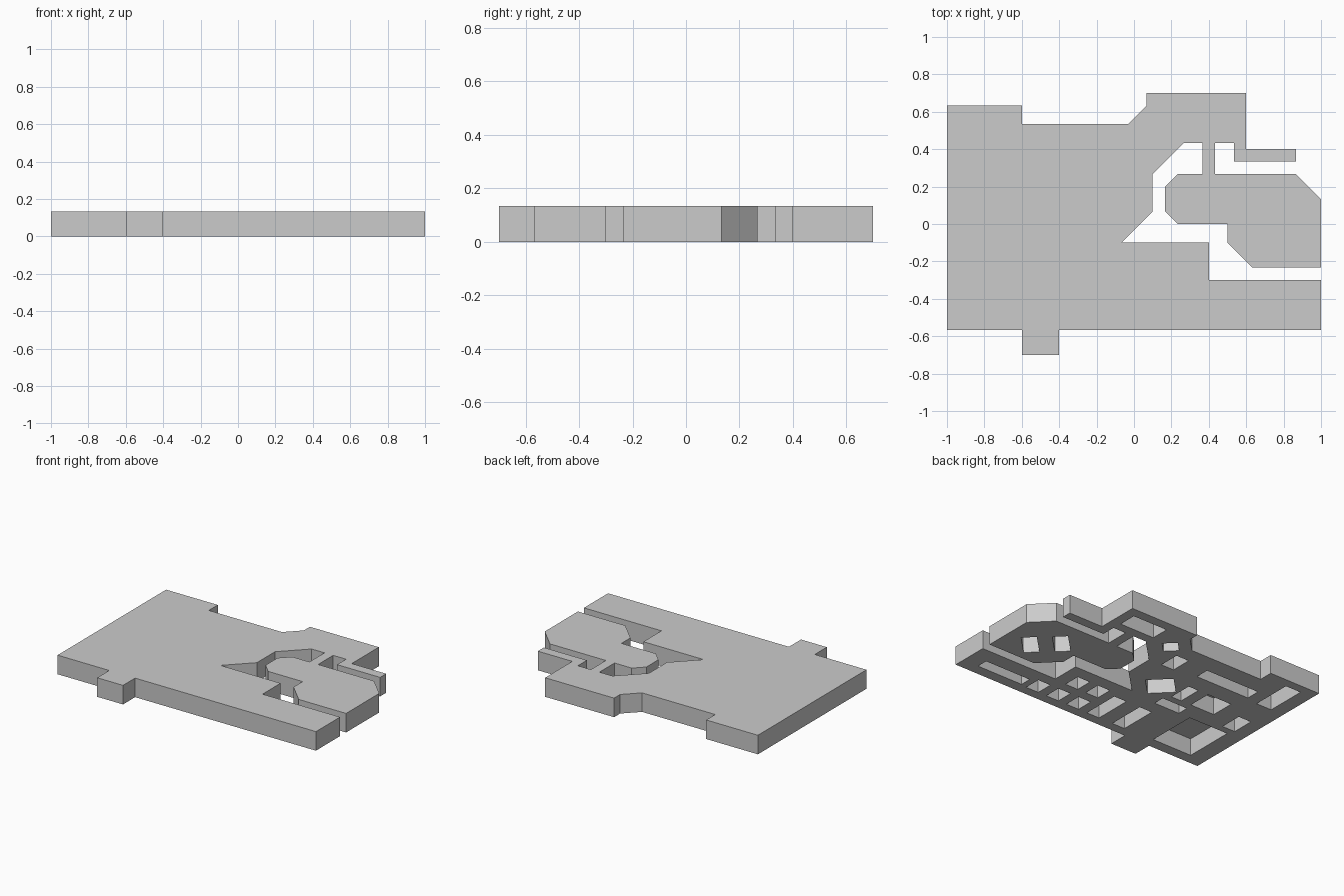
import bpy
import bmesh
from mathutils import Matrix, Vector

CELL = 1 / 15          # plan grid spacing
HEIGHT = 2 * CELL
POCKET_DEPTH = 0.12

old_cube = bpy.data.objects.get("Cube")
if old_cube:
    bpy.data.objects.remove(old_cube, do_unlink=True)


def make_material(name, colour):
    material = bpy.data.materials.new(name)
    material.use_nodes = True
    material.diffuse_color = colour
    shader = next(node for node in material.node_tree.nodes if node.type == "BSDF_PRINCIPLED")
    shader.inputs["Base Color"].default_value = colour
    return material


def add_walls(bm, outline, top):
    """Raise an outline from the ground, cap it, and return its ground edges."""
    lower = [bm.verts.new((x, y, 0)) for x, y in outline]
    upper = [bm.verts.new((x, y, top)) for x, y in outline]
    bm.faces.new(upper)
    ground_edges = []
    for i in range(len(outline)):
        bm.faces.new((lower[i - 1], lower[i], upper[i], upper[i - 1]))
        ground_edges.append(bm.edges.get((lower[i - 1], lower[i])))
    return ground_edges


def pocket(left, right, front, back):
    """Outline of a rectangular recess."""
    return [(left, front), (right, front), (right, back), (left, back)]


def diagonal_pocket(x, y, width, length):
    """Outline of a recess turned to run along the plan diagonal."""
    turn = Matrix.Rotation(-0.7854, 2)
    corners = pocket(-width / 2, width / 2, -length / 2, length / 2)
    return [Vector((x, y)) + turn @ Vector(corner) for corner in corners]


# Plan outline in grid cells: front edge, channel, island, bridge, back edge
front_edge = [(-15, -8.5), (-9, -8.5), (-9, -10.5), (-6, -10.5), (-6, -8.5), (15, -8.5)]
channel_outer = [(15, -4.5), (6, -4.5), (6, -1.5), (-1, -1.5), (1.5, 1), (1.5, 4),
                 (4, 6.5), (5.5, 6.5)]
island = [(5.5, 4), (3.5, 4), (2.5, 3), (2.5, 1), (3.5, 0), (7.5, 0), (7.5, -1.5),
          (9.5, -3.5), (15, -3.5), (15, 2), (13, 4), (6.5, 4)]
thin_arm = [(6.5, 6.5), (8, 6.5), (8, 5), (13, 5), (13, 6), (9, 6)]
back_edge = [(9, 10.5), (1, 10.5), (1, 9.5), (-.5, 8), (-9, 8), (-9, 9.5), (-15, 9.5)]
plan = front_edge + channel_outer + island + thin_arm + back_edge

# Recesses in the underside
pockets = [
    pocket(.52, .88, -.49, -.41),      # front bar
    pocket(-.88, -.57, -.49, -.13),    # front corner
    pocket(-.48, -.28, -.13, -.05),    # middle
    pocket(-.66, -.47, 0, .17),
    pocket(-.39, -.31, 0, .17),
    pocket(-.9, -.8, -.08, .08),       # side
    pocket(-.9, -.78, .28, .57),
    pocket(-.69, -.27, .3, .4),        # back
    pocket(-.1, 0, .27, .42),
    pocket(.26, .53, .5, .63),
    diagonal_pocket(.8, -.07, .1, .19),     # island
    diagonal_pocket(.655, .065, .1, .19),
    diagonal_pocket(-.17, .06, .18, .17),   # beside the channel
    diagonal_pocket(.1, .48, .1, .1),
]
for column in range(3):                # square recesses along the front
    left = .04 + column / 6
    pockets.append(pocket(left, left + .1, -.5, -.38))
    if column < 2:
        pockets.append(pocket(left, left + .1, -.31, -.19))
for left in (-.34, -.13):              # long recesses along the front
    pockets.append(pocket(left, left + .1, -.5, -.23))

# Slab: outer walls and top, recess walls and ceilings, then the underside
bm = bmesh.new()
ground_edges = add_walls(bm, [(x * CELL, y * CELL) for x, y in plan], HEIGHT)
for outline in pockets:
    ground_edges += add_walls(bm, outline, POCKET_DEPTH)
bmesh.ops.triangle_fill(bm, edges=ground_edges, normal=(0, 0, -1))
bmesh.ops.recalc_face_normals(bm, faces=bm.faces)

mesh = bpy.data.meshes.new("slab")
bm.to_mesh(mesh)
bm.free()
mesh.materials.append(make_material("light grey", (.6, .6, .6, 1)))
slab = bpy.data.objects.new("slab", mesh)
bpy.context.collection.objects.link(slab)
